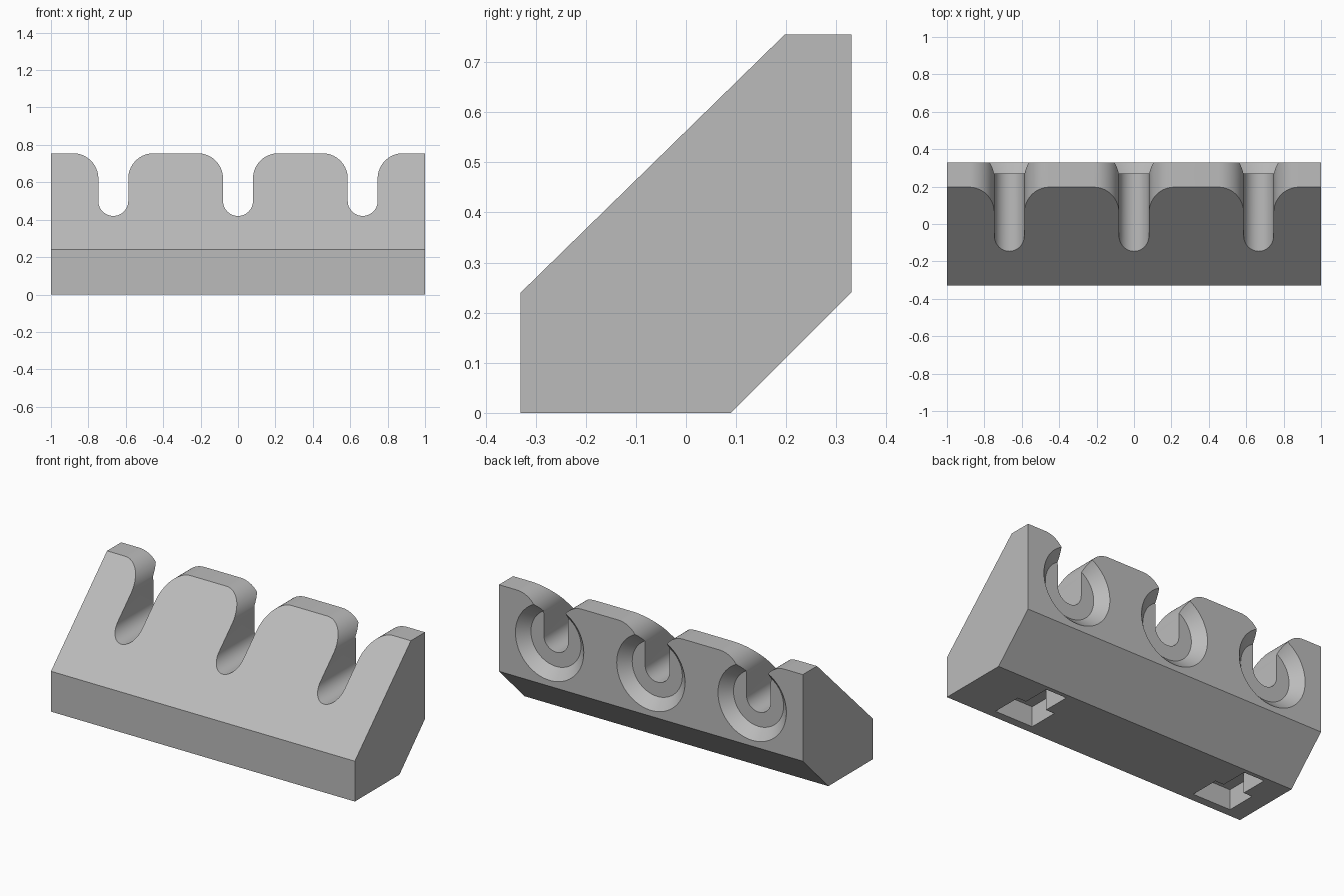
import bpy, bmesh, math
from mathutils import Vector

cube = bpy.data.objects.get("Cube")
if cube:
    bpy.data.objects.remove(cube, do_unlink=True)

grey = bpy.data.materials.new("plain_grey")
grey.use_nodes = True
grey.diffuse_color = (0.5, 0.5, 0.5, 1)
grey.node_tree.nodes["Principled BSDF"].inputs["Base Color"].default_value = (0.5, 0.5, 0.5, 1)


def prism(name, points, sweep):
    """Solid made by sweeping a flat outline along a vector."""
    bm = bmesh.new()
    face = bm.faces.new([bm.verts.new(p) for p in points])
    swept = bmesh.ops.extrude_face_region(bm, geom=[face], use_keep_orig=True)["geom"]
    bmesh.ops.translate(bm, vec=Vector(sweep),
                        verts=[g for g in swept if isinstance(g, bmesh.types.BMVert)])
    bmesh.ops.recalc_face_normals(bm, faces=bm.faces)
    mesh = bpy.data.meshes.new(name)
    bm.to_mesh(mesh)
    bm.free()
    mesh.materials.append(grey)
    ob = bpy.data.objects.new(name, mesh)
    bpy.context.collection.objects.link(ob)
    return ob


def arc(cx, cz, r, start, end, steps):
    angles = [math.radians(start + (end - start) * i / steps) for i in range(steps + 1)]
    return [(cx + r * math.cos(a), cz + r * math.sin(a)) for a in angles]


def cut(target, cutter):
    cutter.hide_render = True
    mod = target.modifiers.new("cut", 'BOOLEAN')
    mod.operation = 'DIFFERENCE'
    mod.solver = 'EXACT'
    mod.object = cutter
    bpy.context.view_layer.objects.active = target
    bpy.ops.object.modifier_apply(modifier=mod.name)
    bpy.data.objects.remove(cutter, do_unlink=True)


# Wedge-shaped rack body
side = [(-0.33, 0), (0.09, 0), (0.33, 0.24), (0.33, 0.755), (0.197, 0.755), (-0.33, 0.24)]
rack = prism("rack_body", [(-1, y, z) for y, z in side], (2, 0, 0))

# Holder slots with rounded mouths and conical seats on the back
HALF, LOW, FILLET, TOP = 0.08, 0.5, 0.135, 0.755
mouth = HALF + FILLET
slot = ([(-mouth, 1)] + arc(-mouth, TOP - FILLET, FILLET, 90, 0, 16)
        + arc(0, LOW, HALF, 180, 360, 24)
        + arc(mouth, TOP - FILLET, FILLET, 180, 90, 16) + [(mouth, 1)])
for cx in (-2 / 3, 0, 2 / 3):
    cut(rack, prism("slot_cutter", [(cx + x, -0.6, z) for x, z in slot], (0, 1.2, 0)))
    bpy.ops.mesh.primitive_cone_add(vertices=64, radius1=0.165, radius2=0.245, depth=0.08,
                                    location=(cx, 0.31, LOW),
                                    rotation=(-math.pi / 2, 0, 0))
    seat = bpy.context.object
    seat.data.materials.append(grey)
    cut(rack, seat)

# Stepped mounting pockets underneath
half = [(0.125, -0.28), (0.125, -0.1), (0.068, -0.1), (0.068, 0.065)]
outline = half + [(-x, y) for x, y in reversed(half)]
for cx in (0.585, -0.765):
    cut(rack, prism("pocket_cutter", [(cx + x, y, -0.1) for x, y in outline], (0, 0, 0.22)))

# Smooth curved walls, crisp edges
bpy.ops.object.select_all(action='DESELECT')
rack.select_set(True)
bpy.context.view_layer.objects.active = rack
bpy.ops.object.shade_smooth_by_angle(angle=math.radians(30))
